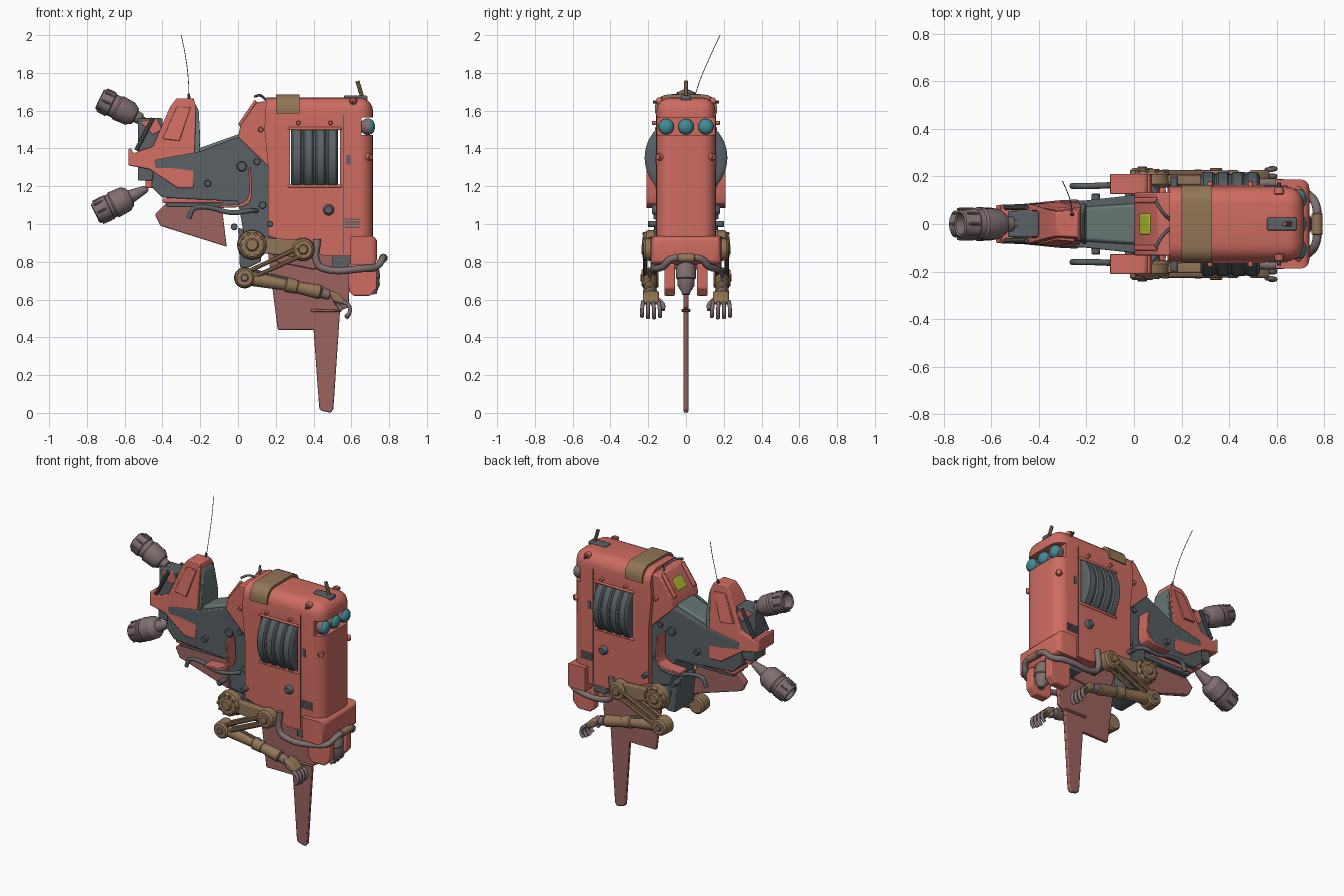
import bpy, bmesh, math
from mathutils import Vector

def mat(name, *c):
    m = bpy.data.materials.new(name)
    m.diffuse_color = (*c, 1)
    return m

RED, FIN = mat("red_paint", .62, .15, .12), mat("dull_red", .33, .125, .115)
GREY, SEAT = mat("dark_grey", .1, .12, .13), mat("seat_grey", .13, .18, .17)
TAN, MAUVE = mat("tan", .29, .18, .095), mat("mauve_metal", .22, .16, .165)
CYAN, LIME = mat("lens", .05, .26, .31), mat("screen", .42, .5, .03)

def add(name, bm, m, bevel=0):
    bmesh.ops.recalc_face_normals(bm, faces=bm.faces)
    me = bpy.data.meshes.new(name)
    bm.to_mesh(me)
    bm.free()
    ob = bpy.data.objects.new(name, me)
    bpy.context.collection.objects.link(ob)
    me.materials.append(m)
    if bevel:
        b = ob.modifiers.new("bevel", 'BEVEL')
        b.width, b.segments, b.limit_method, b.angle_limit = bevel, 2, 'ANGLE', .5
    return ob

def plate(name, pts, w, m, y=0, bevel=.006):
    """Side profile (x, z[, half width]) extruded along y."""
    bm = bmesh.new()
    a, b = [[bm.verts.new((p[0], y + s * (p[2] if len(p) > 2 else w), p[1])) for p in pts] for s in (-1, 1)]
    bm.faces.new(a)
    bm.faces.new(b[::-1])
    for i in range(len(pts)):
        j = (i + 1) % len(pts)
        bm.faces.new((a[i], b[i], b[j], a[j]))
    return add(name, bm, m, bevel)

def box(name, x0, x1, y0, y1, z0, z1, m, bevel=.006):
    return plate(name, [(x0, z0), (x1, z0), (x1, z1), (x0, z1)], (y1 - y0) / 2, m, (y0 + y1) / 2, bevel)

def lathe(name, p, axis, prof, m, n=24):
    """Revolve (distance, radius) pairs around an axis from p."""
    bm = bmesh.new()
    q = Vector(axis).to_track_quat('Z', 'Y')
    rings = [[bm.verts.new(Vector(p) + q @ Vector((r * math.cos(k * math.tau / n), r * math.sin(k * math.tau / n), d)))
              for k in range(n)] for d, r in prof]
    for a, b in zip(rings, rings[1:]):
        for k in range(n):
            bm.faces.new((a[k], a[(k + 1) % n], b[(k + 1) % n], b[k]))
    bm.faces.new(rings[0])
    bm.faces.new(rings[-1])
    return add(name, bm, m)

def rod(name, p, q, r0, r1, m, n=16):
    d = Vector(q) - Vector(p)
    L = d.length
    c = min(r0, r1, L) * .2
    return lathe(name, p, d, [(0, r0 - c), (c, r0), (L - c, r1), (L, r1 - c)], m, n)

def tube(name, pts, r, m):
    cu = bpy.data.curves.new(name, 'CURVE')
    cu.dimensions, cu.bevel_depth, cu.bevel_resolution = '3D', r, 2
    cu.resolution_u, cu.use_fill_caps = 5, True
    s = cu.splines.new('BEZIER')
    s.bezier_points.add(len(pts) - 1)
    for b, p in zip(s.bezier_points, pts):
        b.co, b.handle_left_type, b.handle_right_type = p, 'AUTO', 'AUTO'
    cu.materials.append(m)
    ob = bpy.data.objects.new(name, cu)
    bpy.context.collection.objects.link(ob)

def round_edges(ob, test, r, seg=5):
    bm = bmesh.new()
    bm.from_mesh(ob.data)
    es = [e for e in bm.edges if test(e.verts[0].co, e.verts[1].co)]
    bmesh.ops.bevel(bm, geom=es, offset=r, segments=seg, profile=.5, affect='EDGES')
    bm.to_mesh(ob.data)
    bm.free()

# main body with rounded top and rear, cut for the drum and the lamps
body = plate("main_body", [(.16, 1.3), (.14, 1.5), (.15, 1.67), (.715, 1.67), (.715, .83), (.46, .83), (.16, .94)], .157, RED, bevel=0)
round_edges(body, lambda a, b: (a.z > 1.66 and b.z > 1.66 and (a.x > .2 or b.x > .2)) or (a.x > .7 and b.x > .7 and abs(a.y - b.y) < .01), .075)
for cut in ((.275, .54, -.3, .3, 1.2, 1.505), (.655, .8, -.3, .3, 1.47, 1.565)):
    c = box("cutter", *cut, RED, 0)
    c.hide_render = True
    mod = body.modifiers.new("cut", 'BOOLEAN')
    mod.object, mod.solver = c, 'EXACT'
    bpy.context.view_layer.objects.active = body
    bpy.ops.object.modifier_apply(modifier="cut")
    bpy.data.objects.remove(c)
plate("console", [(.2, 1.27), (.165, 1.3), (0, 1.46), (.012, 1.52), (.1, 1.645), (.2, 1.655)], .132, RED)
plate("console_screen", [(.02, 1.54), (.065, 1.604), (.075, 1.597), (.03, 1.533)], .045, LIME)
for s in (-1, 1):
    plate("console_rim", [(.012, 1.51), (.1, 1.645), (.09, 1.66), (0, 1.53)], .012, RED, s * .1)
    tube("control_lever", [(.15, s * .02, 1.655), (.12, s * .05, 1.68), (.09, s * .1, 1.675)], .007, GREY)
strap = box("tan_strap", .2, .325, -.165, .165, 1.585, 1.685, TAN, 0)
round_edges(strap, lambda a, b: a.z > 1.6 and b.z > 1.6 and abs(a.y - b.y) < .01, .07)

# ribbed drum inside the body
prof = [(0, .16), (0, .2)]
for i in range(4):
    d = i * .0625
    prof += [(d + .004, .21), (d + .012, .219), (d + .05, .219), (d + .058, .21)]
lathe("ribbed_drum", (.28, 0, 1.35), (1, 0, 0), prof + [(.25, .2), (.25, .16)], GREY, 48)

# lamps, rear cap and mast
for y in (-.105, 0, .105):
    lathe("lamp", (.655, y, 1.515), (1, 0, 0), [(0, .03), (.02, .043), (.045, .043)], MAUVE)
    lathe("lamp_lens", (.7, y, 1.515), (1, 0, 0), [(0, .041), (.012, .036), (.02, .025), (.025, .008)], CYAN)
rod("mast", (.662, 0, 1.655), (.632, 0, 1.757), .011, .011, TAN, 8)
box("mast_plate", .56, .685, -.027, .027, 1.655, 1.68, GREY)

# rear bumper and lower tail
bumper = box("rear_bumper", .595, .737, -.187, .187, .785, .937, RED, 0)
round_edges(bumper, lambda a, b: a.x > .7 and b.x > .7, .035, 4)
box("tail_core", .5, .69, -.11, .11, .76, .84, GREY)
lathe("tail_capsule", (.69, 0, .79), (.15, 0, -1), [(0, .04), (.02, .052), (.08, .052), (.085, .046), (.12, .044), (.15, .025), (.165, .02)], MAUVE)
for s in (-1, 1):
    plate("tail_block", [(.585, .79), (.735, .79), (.735, .66), (.7, .62), (.61, .62), (.585, .65)], .028, RED, s * .087)
    tube("bumper_bar", [(.42, s * .165, .92), (.42, s * .168, .79), (.45, s * .168, .765), (.67, s * .16, .765),
                        (.735, s * .12, .775), (.765, s * .08, .815), (.77, 0, .82)], .019, MAUVE)
rod("bar_wrap", (.77, -.047, .82), (.77, .047, .82), .023, .023, TAN)

# fins
plate("tail_fin", [(.15, .92), (.21, .44), (.4, .44), (.43, .025), (.44, .012), (.49, 0), (.505, .02), (.54, .54), (.585, .56), (.6, .85)], .012, FIN)
plate("fin_collar", [(.385, .55), (.55, .545), (.55, .535), (.385, .535)], .024, FIN)
plate("fin_root", [(.16, .94), (.2, .8), (.4, .76), (.6, .78), (.6, .86)], .03, FIN)
plate("front_fin", [(-.36, 1.13), (-.09, 1.13), (-.06, .88), (-.41, .99), (-.44, 1.05)], .018, FIN)
box("front_fin_rail", -.4, -.08, -.07, .07, 1.112, 1.135, RED)

# middle frame and seat
plate("middle_frame", [(-.46, 1.2, .085), (-.4, 1.14, .09), (0, 1.12, .11), (.03, .95, .122), (.2, .92, .122),
                       (.2, 1.3, .122), (0, 1.46, .122), (-.21, 1.38, .1), (-.44, 1.34, .085)], .1, GREY)
plate("seat_pad", [(-.21, 1.36, .075), (.0, 1.43, .09), (.01, 1.478, .085), (-.21, 1.4, .07)], .08, SEAT, bevel=.012)
plate("seat_back", [(-.26, 1.2, .09), (-.215, 1.2, .09), (-.2, 1.45, .09), (-.208, 1.6, .065), (-.225, 1.635, .05), (-.26, 1.63, .05)], .08, SEAT, bevel=.01)
plate("hip_block", [(0, .98), (.14, .95), (.12, .8), (.06, .77), (.01, .77)], .1, GREY)
box("frame_keel", -.38, .02, -.06, .06, 1.09, 1.14, GREY)

# front pod
plate("front_pod", [(-.58, 1.4, .08), (-.565, 1.4, .08), (-.555, 1.375, .08), (-.45, 1.41, .083), (-.36, 1.62, .06), (-.325, 1.665, .05),
                    (-.235, 1.665, .055), (-.222, 1.62, .075), (-.235, 1.19, .104), (-.32, 1.19, .1), (-.47, 1.29, .085), (-.58, 1.31, .08)], .09, RED)
plate("pod_side_panel", [(-.4, 1.45, .086), (-.325, 1.62, .066), (-.25, 1.62, .074), (-.31, 1.44, .094)], .08, RED, bevel=.003)
box("pod_nose_block", -.53, -.4, -.055, .055, 1.36, 1.56, GREY)
plate("pod_nose_cap", [(-.52, 1.54), (-.43, 1.56), (-.4, 1.5), (-.45, 1.47)], .058, RED)
box("pod_lower_block", -.53, -.42, -.065, .065, 1.23, 1.31, GREY)
box("lower_mount", -.49, -.45, -.04, .04, 1.19, 1.24, RED)
for s in (-1, 1):
    rod("pod_bumper_post", (-.54, s * .07, 1.39), (-.45, s * .07, 1.56), .011, .011, GREY, 10)
tube("antenna", [(-.26, .04, 1.65), (-.262, .07, 1.75), (-.275, .12, 1.87), (-.3, .18, 2)], .0018, GREY)
rod("antenna_base", (-.26, .04, 1.65), (-.26, .045, 1.69), .01, .006, GREY, 10)

# thrusters
cup = [(.01, .016), (.06, .018), (.065, .03), (.095, .033), (.1, .045), (.13, .064), (.2, .068), (.21, .061), (.235, .061),
       (.24, .066), (.305, .058), (.31, .05), (.305, .044), (.25, .038)]
lathe("upper_thruster", (-.455, 0, 1.527), (-.28, 0, .137), cup, MAUVE)
cone = [(0, .012), (.015, .02), (.1, .036), (.105, .05), (.13, .068), (.2, .072), (.21, .065), (.225, .065), (.23, .07),
        (.305, .056), (.31, .048), (.305, .042), (.25, .036)]
lathe("lower_thruster", (-.478, 0, 1.19), (-.28, 0, -.137), cone, MAUVE)
for i in range(8):
    a = i * math.tau / 8
    for p, d in (((-.455, 0, 1.527), (-.28, 0, .137)), ((-.478, 0, 1.19), (-.28, 0, -.137))):
        q = Vector(d).to_track_quat('Z', 'Y')
        o = q @ Vector((.063 * math.cos(a), .063 * math.sin(a), 0))
        rod("thruster_rib", Vector(p) + o + q @ Vector((0, 0, .245)), Vector(p) + o + q @ Vector((0, 0, .295)), .007, .005, MAUVE, 8)

rod("hip_axle", (.075, -.19, .89), (.075, .19, .89), .04, .04, GREY)
rod("knee_axle", (.345, -.19, .865), (.345, .19, .865), .03, .03, GREY)
for s in (-1, 1):
    P = lambda x, y, z: (x, s * y, z)
    # folded arm
    rod("shoulder_disc", P(.075, .155, .89), P(.075, .222, .89), .08, .076, TAN, 28)
    rod("shoulder_hub", P(.075, .2, .89), P(.075, .232, .89), .04, .034, TAN)
    for k in range(10):
        a = k * math.tau / 10
        c, d = math.cos(a), math.sin(a)
        rod("shoulder_bolt", P(.075 + .062 * c, .215, .89 + .062 * d), P(.075 + .062 * c, .229, .89 + .062 * d), .009, .009, TAN, 8)
    plate("upper_arm", [(.1, .93), (.34, .915), (.37, .865), (.34, .82), (.1, .85)], .02, TAN, s * .185)
    rod("middle_joint", P(.345, .155, .865), P(.345, .225, .865), .062, .058, TAN, 28)
    rod("middle_hub", P(.345, .2, .865), P(.345, .236, .865), .03, .026, TAN)
    for y in (.165, .215):
        rod("arm_link", P(.345, y, .885), P(.045, y, .745), .012, .012, TAN, 10)
        rod("arm_link_lower", P(.33, y, .83), P(.04, y, .7), .012, .012, TAN, 10)
    rod("elbow_joint", P(.035, .145, .715), P(.035, .235, .715), .056, .052, TAN, 24)
    rod("elbow_hub", P(.035, .2, .715), P(.035, .242, .715), .025, .02, MAUVE)
    rod("forearm", P(.05, .19, .715), P(.27, .19, .675), .04, .03, TAN)
    rod("forearm_cuff", P(.25, .19, .68), P(.32, .19, .665), .04, .036, TAN)
    rod("forearm_piston", P(.07, .19, .755), P(.3, .19, .7), .01, .01, MAUVE, 10)
    rod("wrist", P(.31, .19, .666), P(.44, .19, .638), .032, .038, TAN)
    rod("wrist_ring", P(.44, .19, .638), P(.49, .19, .622), .03, .026, MAUVE)
    # hand with four fingers and a thumb
    plate("palm", [(.48, .65), (.53, .635), (.575, .59), (.56, .57), (.5, .59)], .043, TAN, s * .185, .012)
    for i in range(4):
        y = .143 + i * .028
        e = .008 * abs(i - 1.4)
        tube("finger", [P(.555, y, .59), P(.588, y - .002 + i * .002, .565), P(.59, y - .006 + i * .004, .53), P(.572, y - .006 + i * .004, .497 + e)], .0105, MAUVE)
    tube("thumb", [P(.51, .145, .6), P(.525, .122, .575), P(.55, .122, .545)], .011, MAUVE)
    # leg guard, foot rest and step tube
    plate("leg_guard", [(.055, 1.3), (.068, 1.3), (.075, 1.15), (.06, 1.11), (.02, 1.09), (-.1, 1.085), (-.1, 1.1), (.01, 1.105), (.045, 1.125), (.06, 1.16)],
          .042, RED, s * .168, .003)
    tube("step_tube", [P(-.26, .16, 1.03), P(-.235, .16, 1.08), P(-.18, .16, 1.09), P(-.03, .165, 1.06), P(.06, .16, 1.07), P(.1, .12, 1.07)], .013, GREY)
    rod("foot_peg", P(-.02, .1, .985), P(-.02, .17, .985), .018, .018, GREY, 12)
    rod("side_strut", P(.17, .15, 1.0), P(.17, .2, 1.0), .016, .016, GREY, 12)
    # body side details
    for x, z, r, m in ((.48, 1.075, .03, GREY), (.61, 1.65, .022, RED), (.12, 1.5, .015, RED), (.49, 1.535, .012, RED), (.32, 1.535, .012, RED)):
        y = .125 if z > 1.6 or x < .2 else .15
        rod("side_knob", P(x, y, z), P(x, y + .03, z), r, r * .8, m)
    rod("cap_peg", P(.61, .12, 1.645), P(.61, .175, 1.645), .008, .008, GREY, 8)
    rod("corner_knob", P(.665, .11, 1.355), P(.705, .15, 1.355), .024, .018, RED)
    for i in range(4):
        box("vent_slat", .565, .645, s * .157 - .004, s * .157 + .004, .98 + i * .014, .988 + i * .014, GREY, 0)
    box("side_slot", .575, .595, s * .157 - .004, s * .157 + .004, 1.315, 1.365, GREY, 0)
    box("column_seam", .557, .562, s * .157 - .003, s * .157 + .003, .84, 1.58, GREY, 0)
    for z in (1.2, 1.505):
        box("drum_frame_bar", .265, .55, s * .155 - .01, s * .155 + .01, z - .008, z + .008, RED)
    for x, z, r in ((.02, 1.305, .027), (.1, 1.33, .018), (-.16, 1.215, .018), (.13, 1.1, .02)):
        rod("frame_roundel", P(x, .09, z), P(x, .128, z), r, r, GREY)

# smooth shading with sharp creases kept
bpy.ops.object.select_all(action='DESELECT')
for o in bpy.context.scene.objects:
    if o.type == 'MESH':
        o.select_set(True)
        bpy.context.view_layer.objects.active = o
bpy.ops.object.shade_smooth_by_angle(angle=math.radians(32))
